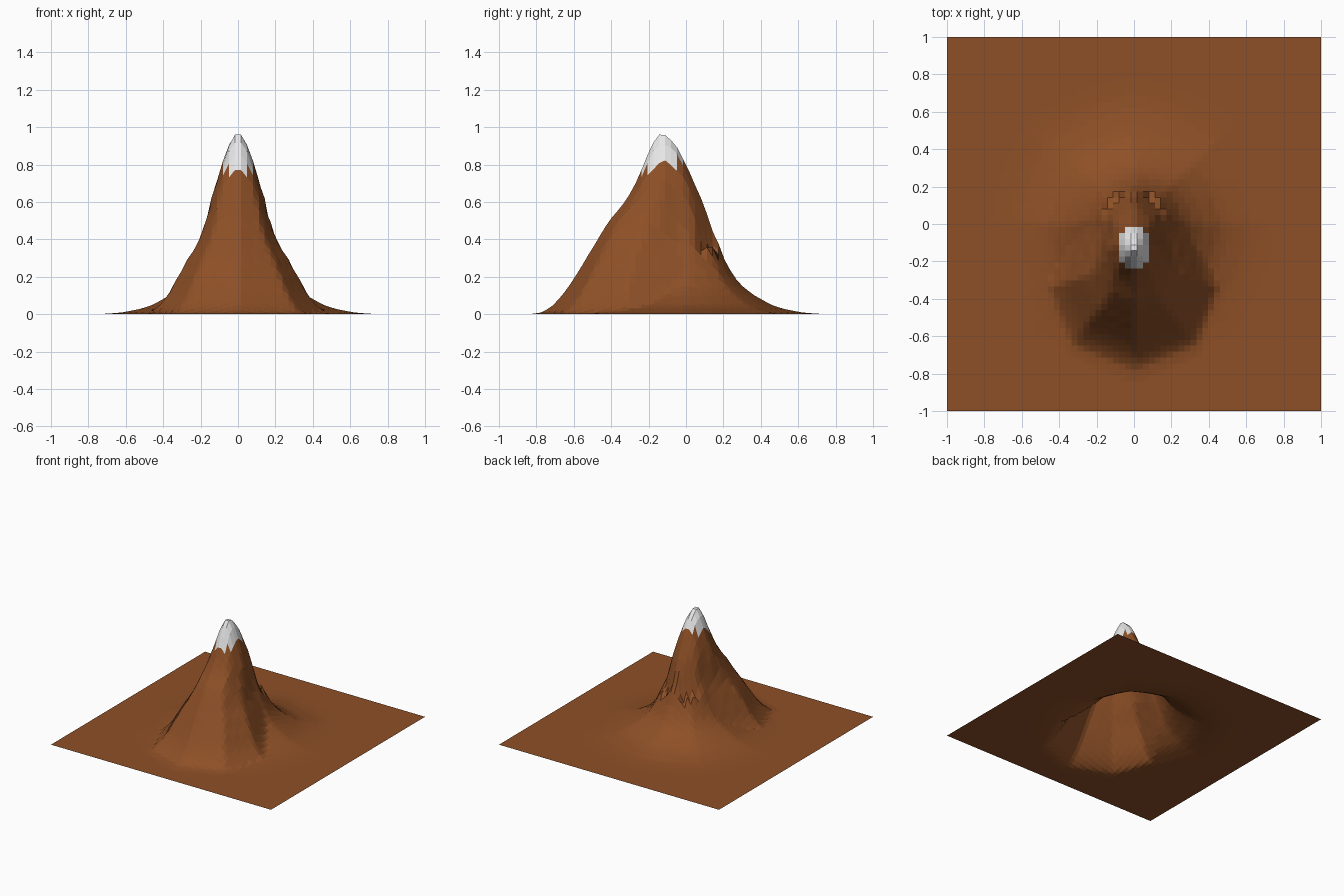
import bpy, bmesh, math

if "Cube" in bpy.data.objects:
    bpy.data.objects.remove(bpy.data.objects["Cube"])

N = 63  # grid cells per side

# Mountain contours: height, half width, front y, back y, y of the widest point
LEVELS = [
    (0.00, 0.50, -0.85, 0.62, -0.33), (0.01, 0.46, -0.775, 0.58, -0.33),
    (0.05, 0.42, -0.715, 0.46, -0.33), (0.10, 0.38, -0.67, 0.37, -0.32),
    (0.20, 0.325, -0.60, 0.26, -0.30), (0.30, 0.27, -0.54, 0.205, -0.28),
    (0.40, 0.21, -0.48, 0.17, -0.25), (0.50, 0.175, -0.42, 0.14, -0.20),
    (0.57, 0.157, -0.36, 0.112, -0.15), (0.65, 0.14, -0.305, 0.08, -0.13),
    (0.75, 0.105, -0.257, 0.035, -0.12), (0.80, 0.09, -0.235, 0.01, -0.12),
    (0.85, 0.074, -0.215, -0.015, -0.12), (0.90, 0.057, -0.195, -0.042, -0.12),
    (0.95, 0.028, -0.172, -0.08, -0.125), (0.967, 0.016, -0.16, -0.11, -0.13),
]
# Wide foot around the origin: radius, height
FOOT = [(0.17, 0.4), (0.205, 0.3), (0.26, 0.2), (0.31, 0.145), (0.37, 0.1),
        (0.46, 0.05), (0.52, 0.03), (0.62, 0.01), (0.70, 0.003), (0.79, 0.0)]


def octagon(u, v):
    """Distance measure whose unit contour is an octagon with corners on the axes."""
    u, v = abs(u), abs(v)
    t = math.tan(math.pi / 8)
    return max(u + t * v, v + t * u)


def gauge(level, x, y):
    z, half, front, back, mid = level
    return octagon(x / half, (y - mid) / ((back - mid) if y > mid else (mid - front)))


def peak_height(x, y):
    inner = gauge(LEVELS[0], x, y)
    if inner >= 1:
        return 0.0
    for low, high in zip(LEVELS, LEVELS[1:]):
        outer = gauge(high, x, y)
        if outer >= 1:
            t = (1 - inner) / (outer - inner)
            return low[0] + t * (high[0] - low[0])
        inner = outer
    return LEVELS[-1][0]


def foot_height(x, y):
    r = 0.5 * (math.hypot(x, y) + octagon(x, y))
    if r <= FOOT[0][0]:
        return 0.0
    for (r0, z0), (r1, z1) in zip(FOOT, FOOT[1:]):
        if r <= r1:
            return z0 + (z1 - z0) * (r - r0) / (r1 - r0)
    return 0.0


def material(name, colour):
    m = bpy.data.materials.new(name)
    m.diffuse_color = (*colour, 1)
    m.use_nodes = True
    m.node_tree.nodes["Principled BSDF"].inputs["Base Color"].default_value = m.diffuse_color
    return m


# Ground sheet pulled up into a mountain
bm = bmesh.new()
bmesh.ops.create_grid(bm, x_segments=N, y_segments=N, size=1)
for v in bm.verts:
    x, y = v.co.x, v.co.y
    v.co.z = max(peak_height(x, y), foot_height(x, y))

# Snow cap: a stepped patch of cells round the summit
for f in bm.faces:
    c = f.calc_center_median()
    dx, dy = abs(c.x), abs(c.y + 0.127)
    f.material_index = int((dx < 0.04 and dy < 0.105) or (dx < 0.07 and dy < 0.075))

mesh = bpy.data.meshes.new("mountain")
bm.to_mesh(mesh)
bm.free()
mesh.materials.append(material("brown earth", (0.27, 0.08, 0.02)))
mesh.materials.append(material("white snow", (0.8, 0.8, 0.8)))
bpy.context.collection.objects.link(bpy.data.objects.new("mountain", mesh))
